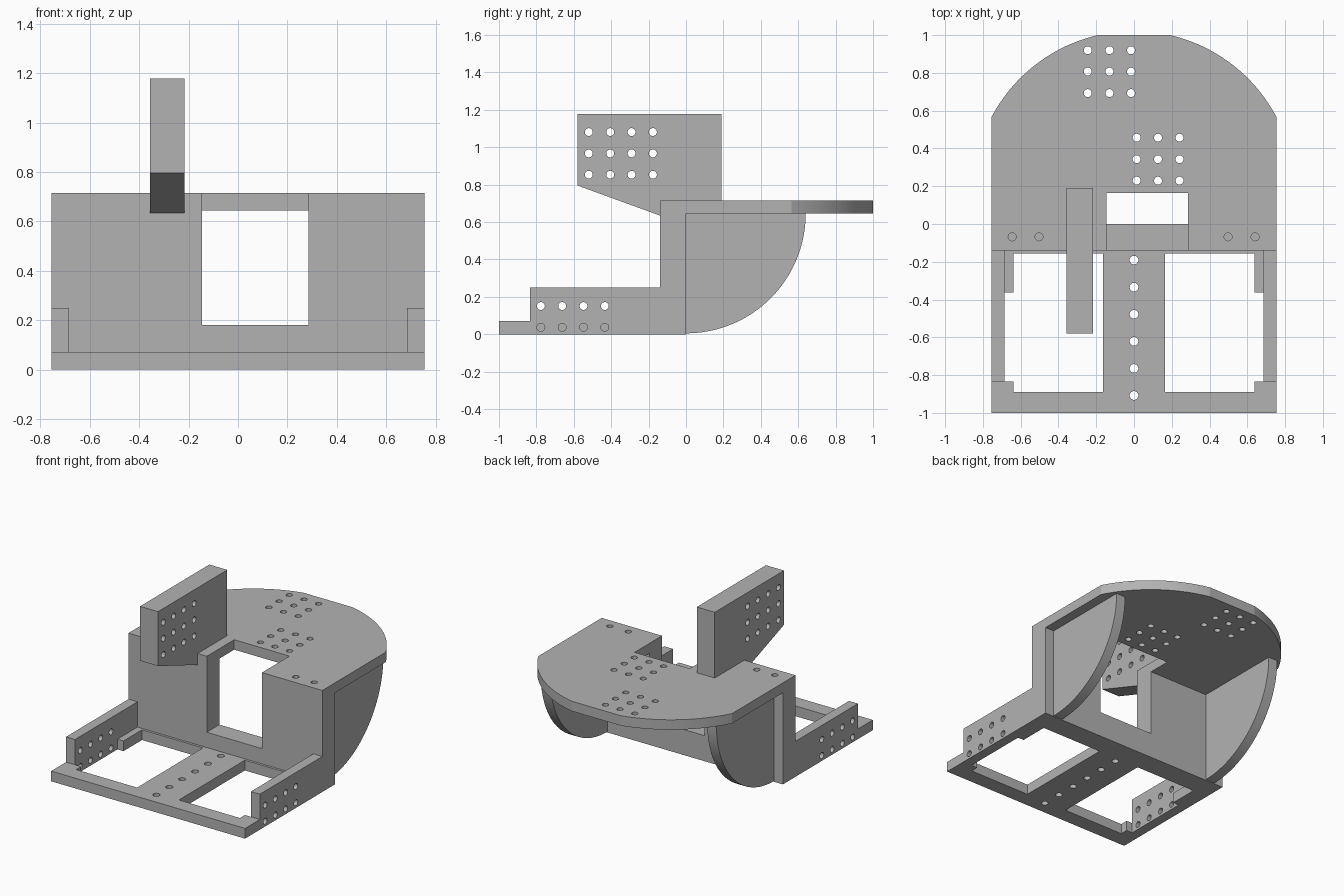
import bpy, bmesh
from math import sin, cos, radians, atan2, degrees, hypot
from mathutils import Vector

cube = bpy.data.objects.get("Cube")
if cube:
    bpy.data.objects.remove(cube, do_unlink=True)

# Single plain material
grey = bpy.data.materials.new("plain_grey")
grey.use_nodes = True
colour = (0.45, 0.45, 0.45, 1)
grey.diffuse_color = colour
grey.node_tree.nodes["Principled BSDF"].inputs["Base Color"].default_value = colour

# How a flat profile (u, v) and a depth w map to space for each extrusion axis
MAP = {
    "x": lambda u, v, w: Vector((w, u, v)),
    "y": lambda u, v, w: Vector((u, w, v)),
    "z": lambda u, v, w: Vector((u, v, w)),
}
parts = []


def arc(cx, cy, r, start, end, steps):
    angles = [radians(start + (end - start) * i / steps) for i in range(steps + 1)]
    return [(cx + r * cos(a), cy + r * sin(a)) for a in angles]


def grid(us, vs, r=0.021):
    """Round hole outlines at every crossing of us and vs."""
    return [arc(u, v, r, 0, 360, 32)[:-1] for u in us for v in vs]


def mirror(half):
    return half + [(-u, v) for u, v in reversed(half)]


def plate(name, axis, lo, hi, outline, holes=()):
    """Fill an outline with holes and extrude it from lo to hi along an axis."""
    place = MAP[axis]
    bm = bmesh.new()
    edges = []
    for loop in [outline, *holes]:
        vs = [bm.verts.new(place(u, v, lo)) for u, v in loop]
        edges += [bm.edges.new((a, b)) for a, b in zip(vs, vs[1:] + vs[:1])]
    bmesh.ops.triangle_fill(bm, edges=edges, use_beauty=True, normal=place(0, 0, 1))
    out = bmesh.ops.extrude_face_region(bm, geom=bm.faces[:], use_keep_orig=True)
    moved = [g for g in out["geom"] if isinstance(g, bmesh.types.BMVert)]
    bmesh.ops.translate(bm, verts=moved, vec=place(0, 0, hi - lo))
    bmesh.ops.recalc_face_normals(bm, faces=bm.faces[:])
    mesh = bpy.data.meshes.new(name)
    bm.to_mesh(mesh)
    bm.free()
    mesh.materials.append(grey)
    obj = bpy.data.objects.new(name, mesh)
    bpy.context.collection.objects.link(obj)
    parts.append(obj)


W, RAIL = 0.755, 0.685            # half width, inner face of side rails
FRONT, DECK, TOP = -0.14, 0.645, 0.715
WIN_L, WIN_R, SILL = -0.145, 0.285, 0.18

# Base frame with two openings and a drilled centre strip
plate("base_frame", "z", 0, 0.072, mirror([
    (W, -1), (W, -0.835), (0.638, -0.835), (0.638, -0.89), (0.163, -0.89),
    (0.163, -0.157), (0.638, -0.157), (0.638, -0.363), (RAIL, -0.363), (RAIL, FRONT)]),
    grid([0], [-0.908 + 0.1434 * i for i in range(6)], 0.023))

# Upright wall with an open-topped window
plate("upright_wall", "y", FRONT, 0, [
    (-W, 0), (W, 0), (W, DECK), (WIN_R, DECK), (WIN_R, SILL),
    (WIN_L, SILL), (WIN_L, DECK), (-W, DECK)])

# Top deck with rounded back, notch and hole groups
cy, flat, side = 0.169, 0.19, 0.565
radius = hypot(flat, 1 - cy)
a0 = degrees(atan2(side - cy, W))
a1 = degrees(atan2(1 - cy, flat))
back = arc(0, cy, radius, a0, a1, 24)
deck_holes = (grid([-0.245, -0.13, -0.016], [0.693, 0.807, 0.92])
              + grid([0.014, 0.127, 0.241], [0.23, 0.343, 0.457])
              + grid([-0.645, -0.503, 0.498, 0.641], [-0.068]))
plate("top_deck", "z", DECK, TOP,
      [(WIN_L, FRONT), (WIN_L, 0.165), (WIN_R, 0.165), (WIN_R, FRONT), (W, FRONT)]
      + mirror(back) + [(-W, FRONT)], deck_holes)

# Side rails and quarter-round gussets, one pair per side
rail_outline = [(-0.835, 0), (FRONT, 0), (FRONT, 0.25), (-0.835, 0.25)]
rail_holes = grid([-0.776, -0.662, -0.548, -0.434], [0.037, 0.151])
gusset_outline = [(0, DECK)] + arc(0, DECK, 0.64, -90, 0, 36)
for name, s in (("left", 1), ("right", -1)):
    lo, hi = sorted((s * RAIL, s * W))
    plate(name + "_rail", "x", lo, hi, rail_outline, rail_holes)
    lo, hi = sorted((s * 0.613, s * RAIL))
    plate(name + "_gusset", "x", lo, hi, gusset_outline)

# Vertical mounting fin overhanging the front
plate("mounting_fin", "x", -0.357, -0.217, [
    (-0.58, 1.178), (0.19, 1.178), (0.19, TOP), (FRONT, TOP),
    (FRONT, 0.635), (-0.58, 0.795)],
    grid([-0.52, -0.405, -0.291, -0.177], [0.853, 0.967, 1.081]))

# Smooth curved walls, sharp edges elsewhere
bpy.ops.object.select_all(action="DESELECT")
for obj in parts:
    obj.select_set(True)
bpy.context.view_layer.objects.active = parts[0]
bpy.ops.object.shade_smooth_by_angle(angle=radians(12))
